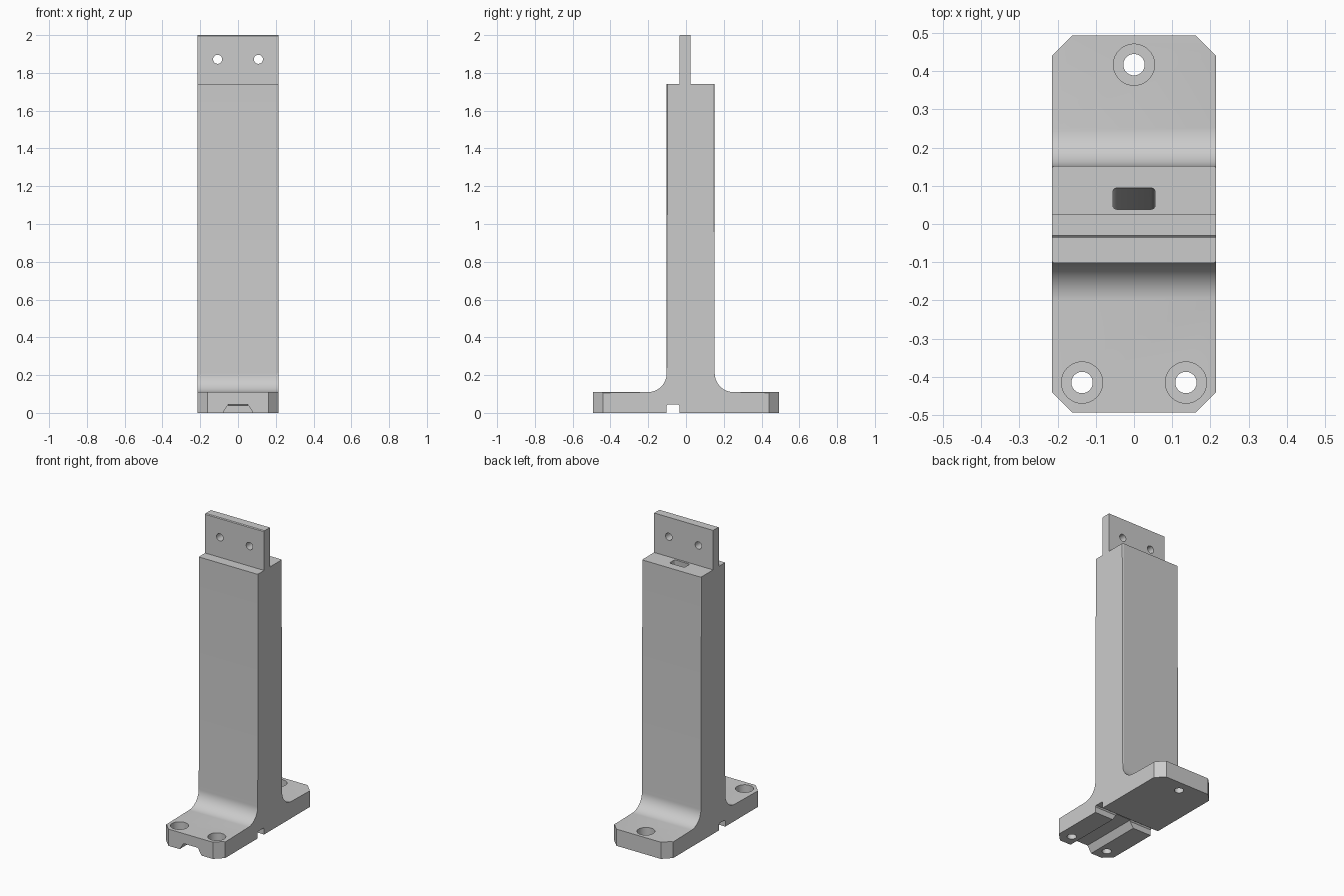
import bpy, bmesh, math

if "Cube" in bpy.data.objects:
    bpy.data.objects.remove(bpy.data.objects["Cube"], do_unlink=True)

W, L, BASE, FIL = 0.215, 0.493, 0.11, 0.1      # half width, half length, base height, fillet
FRONT, BACK, SHOULDER, TOP = -0.102, 0.152, 1.74, 2.0
TAB_F, TAB_B = -0.035, 0.025
SMALL = 0.005

metal = bpy.data.materials.new("light grey metal")
metal.use_nodes = True
grey = (0.6, 0.6, 0.6, 1)
metal.diffuse_color = grey
next(n for n in metal.node_tree.nodes if n.type == 'BSDF_PRINCIPLED').inputs["Base Color"].default_value = grey


def finish(name, bm):
    bmesh.ops.recalc_face_normals(bm, faces=bm.faces[:])
    me = bpy.data.meshes.new(name)
    bm.to_mesh(me)
    bm.free()
    me.materials.append(metal)
    ob = bpy.data.objects.new(name, me)
    bpy.context.collection.objects.link(ob)
    return ob


def loft(bm, ring_a, ring_b):
    a = [bm.verts.new(p) for p in ring_a]
    b = [bm.verts.new(p) for p in ring_b]
    bm.faces.new(a)
    bm.faces.new(b[::-1])
    for i in range(len(a)):
        j = (i + 1) % len(a)
        bm.faces.new((a[i], b[i], b[j], a[j]))


def fillet(cy, sign):
    # quarter arc from the base top up to the column face
    cz = BASE + FIL
    angles = [math.radians(90 * i / 16) for i in range(17)]
    return [(cy + sign * FIL * math.sin(t), cz - FIL * math.cos(t)) for t in angles]


# Side profile of base, column and tab, extruded across the width
profile = [(-L, 0), (-L, BASE)] + fillet(FRONT - FIL, 1)
profile += [(FRONT, SHOULDER), (TAB_F, SHOULDER), (TAB_F, TOP - SMALL), (TAB_F + SMALL, TOP),
            (TAB_B, TOP), (TAB_B, SHOULDER), (BACK, SHOULDER)]
profile += fillet(BACK + FIL, -1)[::-1] + [(L, BASE), (L, 0)]
bm = bmesh.new()
loft(bm, [(-W, y, z) for y, z in profile], [(W, y, z) for y, z in profile])


# Small edge break along the column sides and the top of the base
def broken(e):
    p, q = (v.co for v in e.verts)
    return (abs(p.x - q.x) < 1e-4 and min(p.z, q.z) > BASE - 0.001
            and max(p.z, q.z) < SHOULDER + 0.001
            and not (abs(p.z - SHOULDER) < 1e-4 and abs(q.z - SHOULDER) < 1e-4))


bmesh.ops.bevel(bm, geom=[e for e in bm.edges if broken(e)], offset=SMALL,
                segments=1, affect='EDGES', profile=0.5)
bracket = finish("column_bracket", bm)

cutters = []


def cut(name, ring_a, ring_b):
    bm = bmesh.new()
    loft(bm, ring_a, ring_b)
    ob = finish(name, bm)
    ob.hide_render = True
    cutters.append(ob)


def circle(r, n=40):
    return [(r * math.cos(2 * math.pi * i / n), r * math.sin(2 * math.pi * i / n)) for i in range(n)]


def slot(hx, hy, r):
    pts = []
    for k, (sx, sy) in enumerate([(1, 1), (-1, 1), (-1, -1), (1, -1)]):
        for s in range(5):
            t = math.pi / 2 * (k + s / 4)
            pts.append((sx * (hx - r) + r * math.cos(t), sy * (hy - r) + r * math.sin(t)))
    return pts


# Cut corners of the base
C = 0.053
for sx in (-1, 1):
    for sy in (-1, 1):
        tri = [(sx * (W - 2 * C), sy * (L + C)), (sx * (W + C), sy * (L + C)), (sx * (W + C), sy * (L - 2 * C))]
        cut("corner_cutter", [(x, y, -0.1) for x, y in tri], [(x, y, 0.16) for x, y in tri])

# Counterbored mounting holes
for cx, cy in [(0, 0.417), (-0.136, -0.415), (0.136, -0.415)]:
    for r, low in [(0.028, -0.1), (0.054, 0.055)]:
        cut("mounting_hole_cutter", [(cx + x, cy + y, low) for x, y in circle(r)],
            [(cx + x, cy + y, 0.16) for x, y in circle(r)])

# Tab holes
for cx in (-0.108, 0.108):
    cut("tab_hole_cutter", [(cx + x, -0.2, 1.872 + z) for x, z in circle(0.024)],
        [(cx + x, 0.2, 1.872 + z) for x, z in circle(0.024)])

# Cross groove and tapered front groove under the base
G = 0.045
cross = [(-0.102, -0.1), (-0.102, G - 0.007), (-0.095, G), (-0.042, G), (-0.035, G - 0.007), (-0.035, -0.1)]
cut("cross_groove_cutter", [(-0.4, y, z) for y, z in cross], [(0.4, y, z) for y, z in cross])
taper = [(-0.08, -0.1), (-0.08, 0), (-0.052, G - 0.001), (0.052, G - 0.001), (0.08, 0), (0.08, -0.1)]
cut("front_groove_cutter", [(x, -0.7, z) for x, z in taper], [(x, -0.06, z) for x, z in taper])

# Slanted cable duct from the shoulder down to the cross groove
duct = slot(0.055, 0.028, 0.01)
cut("cable_duct_cutter", [(x, 0.068 + y, SHOULDER + 0.02) for x, y in duct],
    [(x, -0.0685 + y, G - 0.02) for x, y in duct])

for c in cutters:
    m = bracket.modifiers.new("cut", 'BOOLEAN')
    m.operation, m.solver, m.object = 'DIFFERENCE', 'EXACT', c
bpy.context.view_layer.update()
result = bpy.data.meshes.new_from_object(bracket.evaluated_get(bpy.context.evaluated_depsgraph_get()))
bracket.modifiers.clear()
bracket.data = result
result.materials.clear()
result.materials.append(metal)
for p in result.polygons:
    p.material_index = 0
for c in cutters:
    bpy.data.objects.remove(c, do_unlink=True)

bpy.ops.object.select_all(action='DESELECT')
bracket.select_set(True)
bpy.context.view_layer.objects.active = bracket
bpy.ops.object.shade_smooth_by_angle(angle=math.radians(25))
